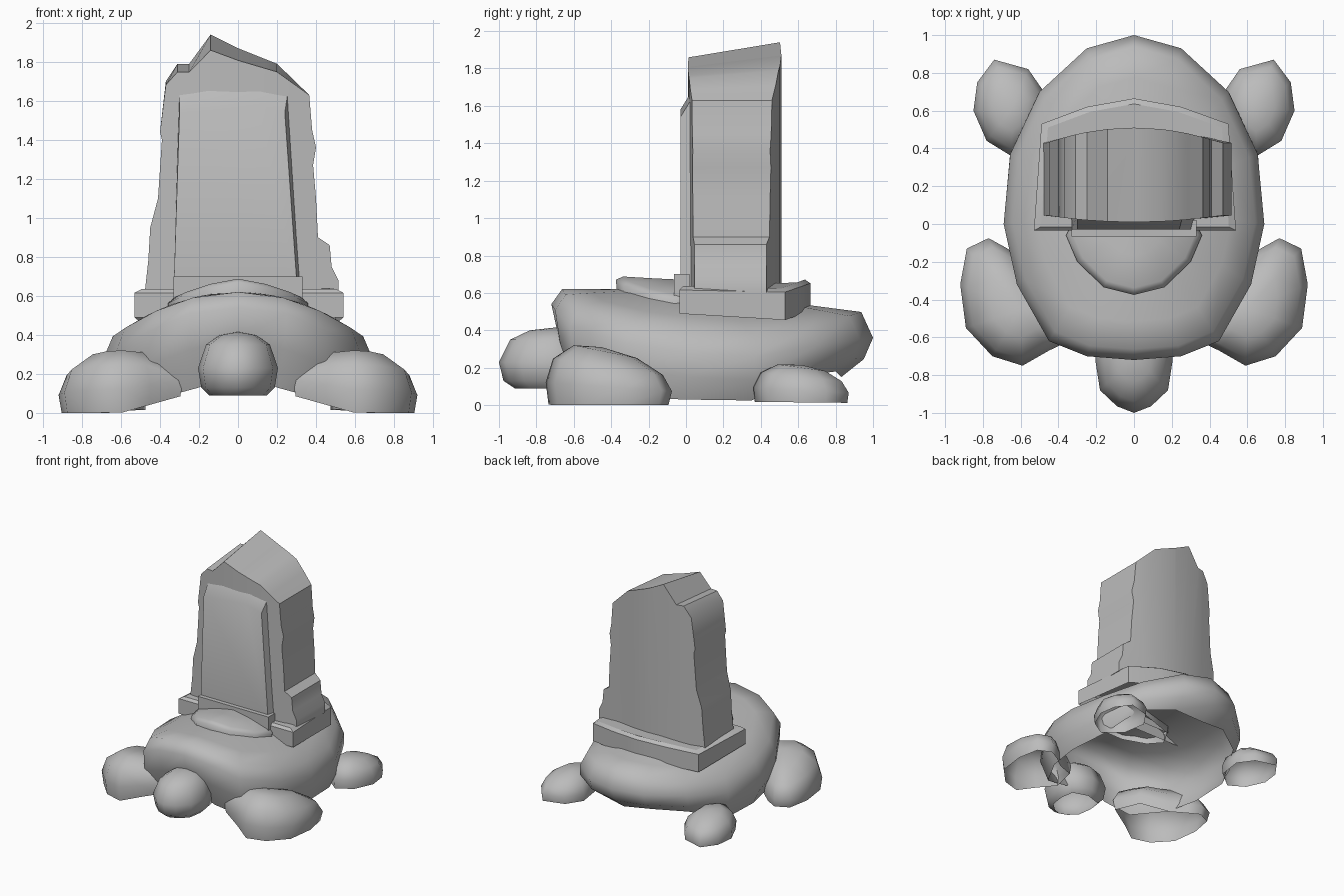
import bpy, bmesh
from mathutils import Vector

if "Cube" in bpy.data.objects:
    bpy.data.objects.remove(bpy.data.objects["Cube"], do_unlink=True)

stone = bpy.data.materials.new("grey_stone")
stone.use_nodes = True
GREY = (0.5, 0.5, 0.5, 1)
stone.diffuse_color = GREY
stone.node_tree.nodes["Principled BSDF"].inputs["Base Color"].default_value = GREY


def finish(bm, name, angle):
    """Turn a bmesh into a stone object with sharp edges above the angle."""
    bmesh.ops.recalc_face_normals(bm, faces=bm.faces)
    mesh = bpy.data.meshes.new(name)
    bm.to_mesh(mesh)
    bm.free()
    mesh.materials.append(stone)
    ob = bpy.data.objects.new(name, mesh)
    bpy.context.collection.objects.link(ob)
    bpy.ops.object.select_all(action="DESELECT")
    ob.select_set(True)
    bpy.context.view_layer.objects.active = ob
    bpy.ops.object.shade_smooth_by_angle(angle=angle)


def loft(name, rings, apex=None, angle=1.3):
    """Bridge closed rings; end in a point or in a flat cap, open at the start."""
    bm = bmesh.new()
    loops = [[bm.verts.new(p) for p in ring] for ring in rings]
    n = len(loops[0])
    for a, b in zip(loops, loops[1:]):
        for i in range(n):
            j = (i + 1) % n
            bm.faces.new((a[i], a[j], b[j], b[i]))
    if apex:
        tip = bm.verts.new(apex)
        for i in range(n):
            bm.faces.new((loops[-1][i], loops[-1][(i + 1) % n], tip))
    else:
        bm.faces.new(loops[-1])
    finish(bm, name, angle)


def both_sides(half):
    """Close a half outline that starts and ends on the centre line."""
    return half + [(-p[0], *p[1:]) for p in reversed(half[1:-1])]


def dome(name, outline, centre, profile, top, tilt=0, side=1, lift=0):
    """Hollow rounded form; tilt lowers its rear, lift raises its inner rim."""
    cx, cy = centre
    rings = []
    for f, z in profile:
        ring = []
        for x, y in outline:
            px, py = cx + (x - cx) * f, cy + (y - cy) * f
            base = lift * max(0, cx - px) * (1 - z / top)
            ring.append((side * px, py, base + z * (1 + tilt * (cy - py))))
        rings.append(ring)
    loft(name, rings, (side * cx, cy, top))


# Shell: hollow, arched across, with a raised front lip and a lifted rear rim
wide = both_sides([(0, -.72, .54), (.25, -.7, .51), (.45, -.62, .42), (.62, -.32, .33),
                   (.69, 0, .28), (.655, .37, .26), (.5, .7, .32), (.25, .93, .35), (0, 1, .36)])
rim = both_sides([(0, -.6, .22), (.2, -.6, .13), (.42, -.55, .07), (.58, -.28, .04),
                  (.63, 0, .03), (.61, .35, .025), (.48, .64, .16), (.24, .8, .18), (0, .83, .15)])
low = [tuple(Vector(a).lerp(Vector(b), .6)) for a, b in zip(rim, wide)]
low = [(x * 1.03, y * 1.02, z - .03) for x, y, z in low]


def crown(f):
    ring = [(x * f, .1 + (y - .1) * f) for x, y, z in wide]
    return [(x, y, .62 - .55 * x * x - .13 * max(0, y)) for x, y in ring]


loft("shell", [rim, low, wide, crown(.93), crown(.75), crown(.45)], (0, .1, .6))

# Collar: thick overhanging plate in front of the slab
collar = both_sides([(0, -.375), (.16, -.335), (.3, -.2), (.36, -.06), (.3, .06), (0, .1)])


def collar_ring(f, drop):
    return [(x * f, y * f, .69 - .09 * abs(x * f / .36) ** 1.4
             - .06 * (y * f + .375) - drop) for x, y in collar]


loft("collar", [collar_ring(.98, .1), collar_ring(1, .02), collar_ring(.9, 0),
                collar_ring(.45, 0)], (0, 0, .67))

# Head
head = both_sides([(0, -1), (.09, -.965), (.18, -.88), (.205, -.72), (.18, -.56), (0, -.5)])
dome("head", head, (0, -.7), [(.72, .09), (.92, .13), (1, .23), (.8, .35), (.45, .4)], .415)

# Flippers and hind feet, running in under the shell
flipper = [(.28, -.59), (.45, -.67), (.59, -.75), (.75, -.7), (.89, -.55), (.92, -.32),
           (.885, -.13), (.77, -.075), (.67, -.13), (.56, -.22), (.35, -.35)]
foot = [(.47, .69), (.56, .82), (.74, .87), (.83, .75), (.85, .6), (.78, .44), (.65, .36), (.5, .48)]
for word, s in (("left", 1), ("right", -1)):
    dome(f"front_flipper_{word}", flipper, (.6, -.45),
         [(.95, 0), (1, .1), (.87, .21), (.5, .29)], .31, .7, s, .28)
    dome(f"hind_foot_{word}", foot, (.64, .62),
         [(.97, .015), (1, .08), (.85, .15), (.5, .2)], .215, .7, s)

# Plinth with a bowed back
plan = [(-.53, -.035), (-.49, .53), (-.25, .62), (0, .665), (.25, .62), (.5, .53), (.54, -.035)]


def bed(z, f, slope):
    return [(x * f, .25 + (y - .25) * f, z - slope * min(y, .53) + .35 * max(0, y - .53))
            for x, y in plan]


loft("plinth", [bed(.487, 1, .06), bed(.615, 1, .02), bed(.635, .93, .02)], angle=.5)

# Slab: weathered front outline, cut into strips and bowed front and back
edge = [(-.48, .6), (-.46, .78), (-.45, .95), (-.41, 1.1), (-.39, 1.4), (-.4, 1.44), (-.37, 1.7),
        (-.31, 1.79), (-.25, 1.79), (-.14, 1.94), (0, 1.87), (.2, 1.79), (.365, 1.63),
        (.38, 1.45), (.4, 1.36), (.385, 1.27), (.4, 1.1), (.41, .9), (.47, .86), (.48, .75),
        (.515, .68), (.515, .6)]
bm = bmesh.new()
face = bm.faces.new([bm.verts.new((x, 0, z)) for x, z in edge])
made = bmesh.ops.extrude_face_region(bm, geom=[face])["geom"]
for v in made:
    if isinstance(v, bmesh.types.BMVert):
        v.co.y = 1
for i in range(-2, 3):
    bmesh.ops.bisect_plane(bm, geom=bm.verts[:] + bm.edges[:] + bm.faces[:],
                           plane_co=(i * .14, 0, 0), plane_no=(1, 0, 0))
for v in bm.verts:
    bow = 1 - min(1, (v.co.x / .46) ** 2)
    if v.co.y > .5:
        v.co.y = .43 + .08 * bow
    else:
        v.co.y = .045 - .035 * bow
        v.co.z -= .26 * max(0, v.co.z - 1.63)
finish(bm, "slab", .7)

# Raised front panel, fading into the slab at its top
panel = [(-.33, .62), (.305, .62), (.24, 1.54), (.1, 1.58), (-.15, 1.58), (-.3, 1.54)]
back = [(x + (.02 if x > 0 else 0), .05, z + (.13 if z > 1 else 0)) for x, z in panel]
loft("front_panel", [back, [(x, -.03, z) for x, z in panel]], angle=.7)

# Sill under the panel
sill = [(-.33, -.065), (.33, -.065), (.33, .02), (-.33, .02)]
loft("panel_sill", [[(x, y, z) for x, y in sill] for z in (.53, .7)], angle=.5)
